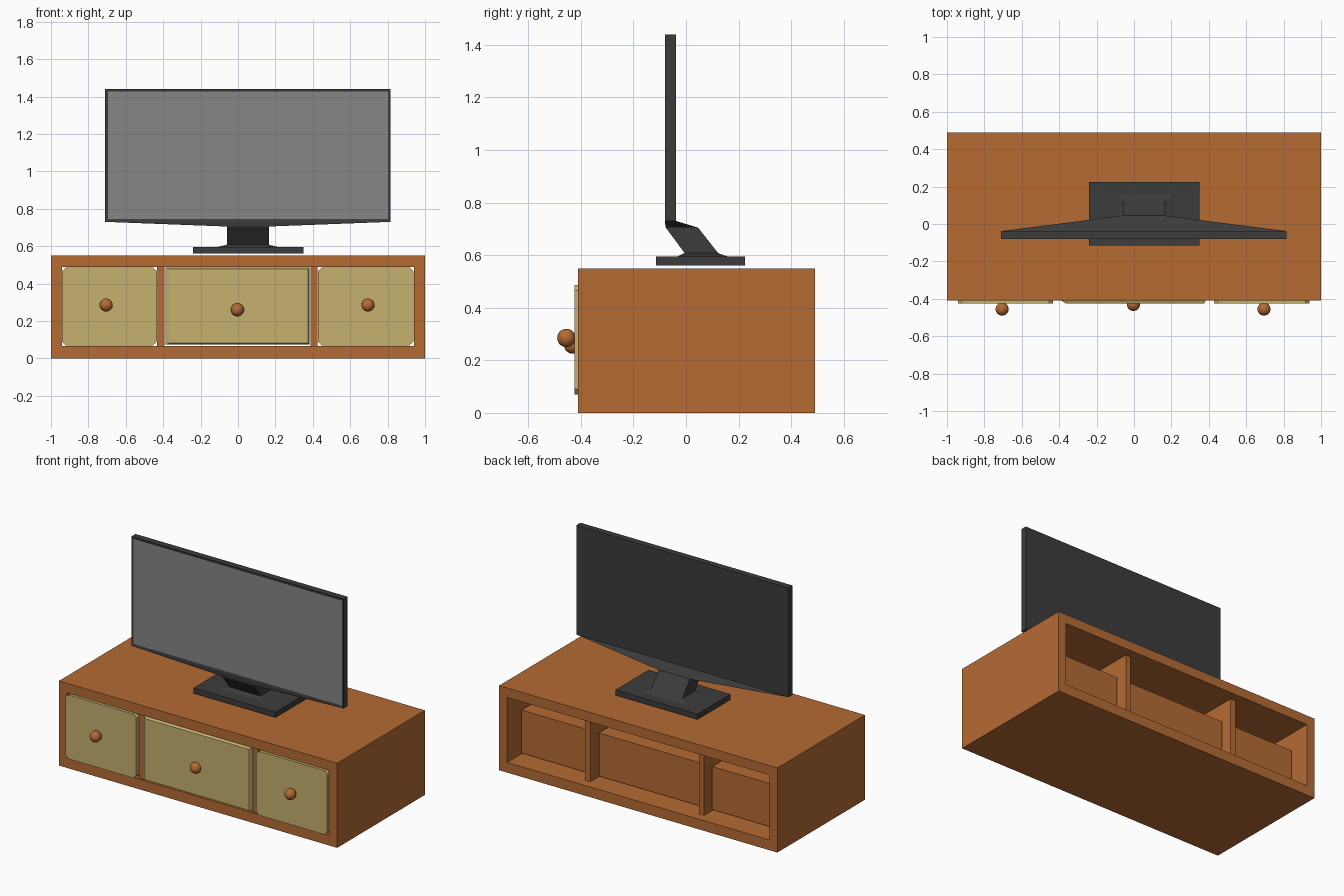
import bpy, bmesh

if "Cube" in bpy.data.objects:
    bpy.data.objects.remove(bpy.data.objects["Cube"])


def material(name, rgb):
    m = bpy.data.materials.new(name)
    m.diffuse_color = (*rgb, 1)
    m.use_nodes = True
    m.node_tree.nodes["Principled BSDF"].inputs["Base Color"].default_value = m.diffuse_color
    return m


WOOD = material("orange_wood", (0.46, 0.147, 0.034))
KHAKI = material("khaki_drawer", (0.57, 0.44, 0.156))
BLACK = material("dark_plastic", (0.045, 0.045, 0.045))
GREY = material("grey_screen", (0.24, 0.24, 0.24))


def finish(bm, name, *mats):
    bmesh.ops.recalc_face_normals(bm, faces=bm.faces)
    me = bpy.data.meshes.new(name)
    bm.to_mesh(me)
    bm.free()
    for m in mats:
        me.materials.append(m)
    ob = bpy.data.objects.new(name, me)
    bpy.context.collection.objects.link(ob)
    return ob


def loft(bm, rings, caps=True, closed=False):
    """Join rings of points with quads."""
    vs = [[bm.verts.new(p) for p in r] for r in rings]
    n = len(vs[0])
    pairs = list(zip(vs, vs[1:]))
    if closed:
        pairs.append((vs[-1], vs[0]))
    for a, b in pairs:
        for i in range(n):
            j = (i + 1) % n
            bm.faces.new((a[i], a[j], b[j], b[i]))
    if caps and not closed:
        bm.faces.new(vs[0])
        bm.faces.new(vs[-1])


def rect_z(x0, x1, y0, y1, z):
    return [(x0, y0, z), (x1, y0, z), (x1, y1, z), (x0, y1, z)]


def rect_y(x0, x1, z0, z1, y):
    return [(x0, y, z0), (x1, y, z0), (x1, y, z1), (x0, y, z1)]


def octagon_y(x0, x1, z0, z1, c, y):
    return [(x0 + c, y, z0), (x1 - c, y, z0), (x1, y, z0 + c), (x1, y, z1 - c),
            (x1 - c, y, z1), (x0 + c, y, z1), (x0, y, z1 - c), (x0, y, z0 + c)]


def solid(name, rings, mat):
    bm = bmesh.new()
    loft(bm, rings)
    return finish(bm, name, mat)


def box(name, x0, x1, y0, y1, z0, z1, mat):
    return solid(name, [rect_z(x0, x1, y0, y1, z0), rect_z(x0, x1, y0, y1, z1)], mat)


# Cabinet shell, open at front and back
F, B = -0.41, 0.49
bm = bmesh.new()
loft(bm, [rect_y(-1, 1, 0, 0.55, F), rect_y(-1, 1, 0, 0.55, B),
          rect_y(-0.942, 0.942, 0.066, 0.488, B),
          rect_y(-0.942, 0.942, 0.066, 0.488, F)], closed=True)
finish(bm, "cabinet_shell", WOOD)

# Dividers
for side, x in (("left", -0.413), ("right", 0.406)):
    box(side + "_divider", x - 0.019, x + 0.019, -0.40, 0.43, 0.066, 0.488, WOOD)

# Drawer bodies and knobs
for name, x0, x1, kx, ky, kz in (("left", -0.93, -0.44, -0.705, -0.455, 0.285),
                                 ("middle", -0.385, 0.375, -0.003, -0.43, 0.26),
                                 ("right", 0.435, 0.93, 0.695, -0.455, 0.285)):
    box(name + "_drawer_body", x0, x1, -0.396, 0.36, 0.08, 0.36, WOOD)
    bm = bmesh.new()
    bmesh.ops.create_uvsphere(bm, u_segments=24, v_segments=14, radius=0.035)
    for f in bm.faces:
        f.smooth = True
    finish(bm, name + "_drawer_knob", WOOD).location = (kx, ky, kz)

# Side drawer fronts with clipped corners
for name, x0, x1 in (("left", -0.942, -0.434), ("right", 0.428, 0.938)):
    solid(name + "_drawer_front",
          [octagon_y(x0, x1, 0.07, 0.486, 0.02, y) for y in (-0.395, -0.425)], KHAKI)

# Middle drawer front with bevelled rim
solid("middle_drawer_front", [rect_y(-0.388, 0.383, 0.074, 0.485, -0.395),
                              rect_y(-0.388, 0.383, 0.074, 0.485, -0.41),
                              rect_y(-0.365, 0.375, 0.082, 0.479, -0.425)], KHAKI)

# Television panel with its tapered underside, and a framed screen
bm = bmesh.new()
loft(bm, [rect_z(-0.71, 0.815, -0.08, -0.038, 1.44),
          rect_z(-0.71, 0.815, -0.08, -0.038, 0.73),
          rect_z(-0.06, 0.165, -0.078, 0.045, 0.705)])
bmesh.ops.recalc_face_normals(bm, faces=bm.faces)
front = [f for f in bm.faces if f.normal.y < -0.99 and f.calc_area() > 0.5]
bmesh.ops.inset_region(bm, faces=front, thickness=0.02, depth=-0.002)
for f in front:
    f.material_index = 1
finish(bm, "television_panel", BLACK, GREY)

# Slanted neck flaring into the foot
solid("television_neck", [rect_z(-0.06, 0.165, -0.078, 0.045, 0.706),
                          rect_z(-0.06, 0.165, -0.005, 0.122, 0.608),
                          rect_z(-0.115, 0.22, -0.035, 0.16, 0.594)], BLACK)
box("television_foot", -0.24, 0.35, -0.115, 0.225, 0.56, 0.595, BLACK)
